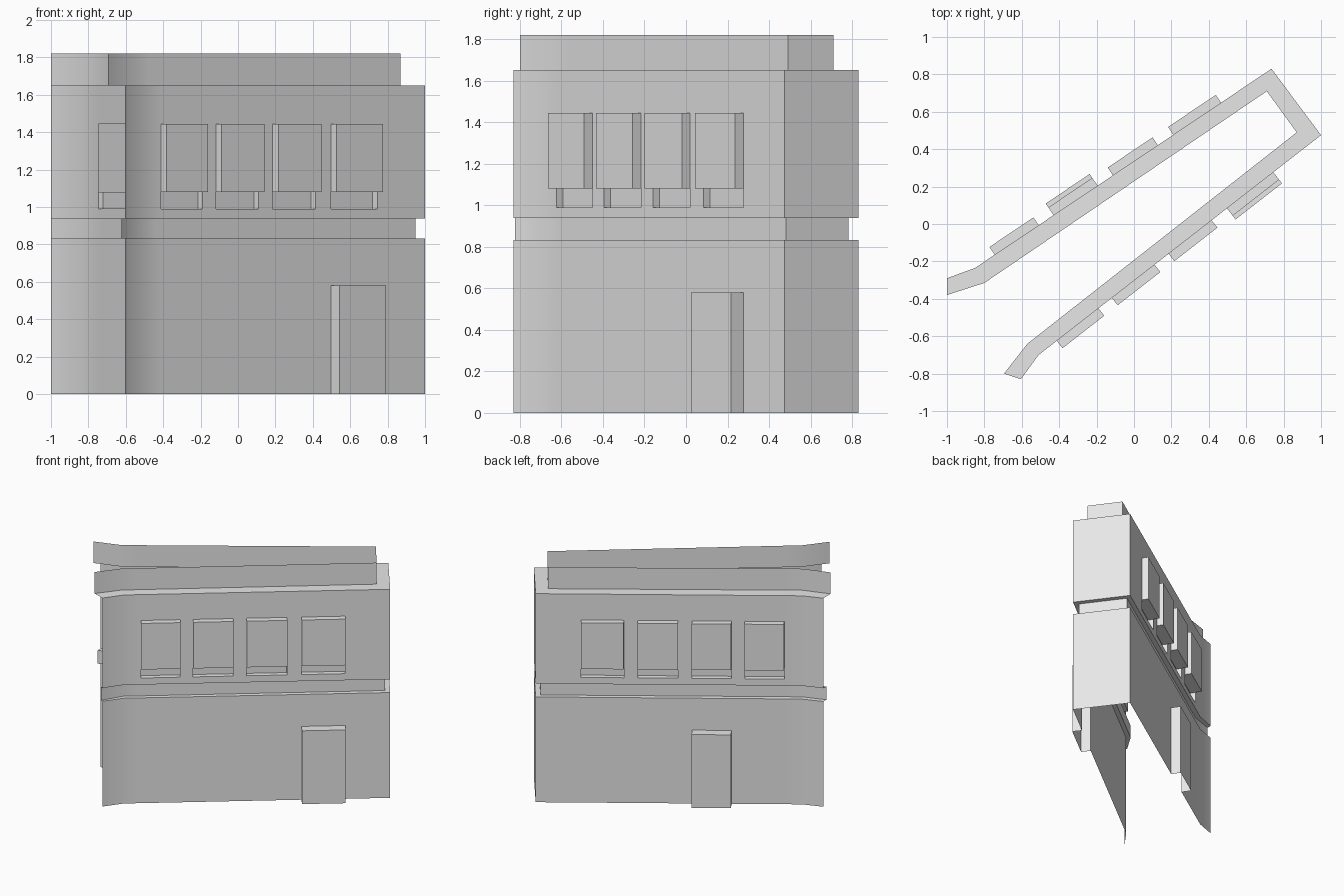
import bpy
import bmesh
from mathutils import Vector

cube = bpy.data.objects.get("Cube")
if cube:
    bpy.data.objects.remove(cube, do_unlink=True)

plaster = bpy.data.materials.new("grey_plaster")
plaster.use_nodes = True
plaster.diffuse_color = (0.8, 0.8, 0.8, 1)
plaster.node_tree.nodes["Principled BSDF"].inputs["Base Color"].default_value = (0.8, 0.8, 0.8, 1)


def finish(name, bm):
    mesh = bpy.data.meshes.new(name)
    bm.to_mesh(mesh)
    bm.free()
    mesh.materials.append(plaster)
    obj = bpy.data.objects.new(name, mesh)
    bpy.context.collection.objects.link(obj)
    bpy.ops.object.select_all(action="DESELECT")
    obj.select_set(True)
    bpy.context.view_layer.objects.active = obj
    bpy.ops.object.shade_smooth_by_angle()
    return obj


def pocket(name, p, q, z0, z1, depth, bottom=True):
    """Open-backed box on the wall from p to q; negative depth recesses it."""
    d = (q - p).normalized()
    push = Vector((-d.y, d.x, 0)) * depth
    base = [Vector((*a, z)) for a, z in ((p, z0), (p, z1), (q, z1), (q, z0))]
    bm = bmesh.new()
    back = [bm.verts.new(v) for v in base]
    face = [bm.verts.new(v + push) for v in base]
    bm.faces.new(face)
    for i in range(4 if bottom else 3):
        j = (i + 1) % 4
        bm.faces.new((back[i], back[j], face[j], face[i]))
    finish(name, bm)


# Footprint: outer wall line, matching parapet line, groove depth share
outer = [(-1, -0.29), (-0.85, -0.235), (0.735, 0.83), (1, 0.475), (-0.51, -0.70), (-0.605, -0.83)]
inner = [(-1, -0.38), (-0.80, -0.315), (0.71, 0.71), (0.87, 0.49), (-0.57, -0.64), (-0.695, -0.80)]
groove = [0.4, 0.4, 0.4, 0.4, 0.4, 0.2]
outer = [Vector(p) for p in outer]
inner = [Vector(p) for p in inner]

# Window bays: x where each opening starts and ends, per facade segment
bays = {
    1: [(-0.745, -0.51), (-0.43, -0.195), (-0.113, 0.127), (0.21, 0.465)],
    3: [(0.745, 0.497), (0.415, 0.185), (0.11, -0.118), (-0.19, -0.413)],
}
door_bay = {1: 1, 3: 0}
facade = {1: "back", 3: "front"}

# Path stations: (outer point, inner point, groove share, opening type of the next span)
path = []
for i in range(len(outer)):
    path.append((outer[i], inner[i], groove[i], None))
    for k, bay in enumerate(bays.get(i, [])):
        for end, x in enumerate(bay):
            t = (x - outer[i].x) / (outer[i + 1].x - outer[i].x)
            kind = None
            if end == 0:
                kind = "door" if door_bay[i] == k else "window"
            path.append((outer[i].lerp(outer[i + 1], t),
                         inner[i].lerp(inner[i + 1], t), 0.4, kind))

# Wall section from the ground up: outer face, groove, outer face, ledge, parapet
DOOR_TOP, SILL, HEAD_LOW, HEAD = 0.58, 0.99, 1.08, 1.445
section = [("out", 0), ("out", DOOR_TOP), ("out", 0.833),
           ("groove", 0.833), ("groove", 0.938),
           ("out", 0.938), ("out", SILL), ("out", HEAD_LOW), ("out", HEAD), ("out", 1.65),
           ("in", 1.65), ("in", 1.82)]

bm = bmesh.new()
columns = []
for o, n, g, kind in path:
    share = {"out": 0, "groove": g, "in": 1}
    columns.append([bm.verts.new((*o.lerp(n, share[s]), z)) for s, z in section])
for (a, b), station in zip(zip(columns, columns[1:]), path):
    kind = station[3]
    for j in range(len(section) - 1):
        z = section[j][1]
        if kind and section[j][0] == "out" and z in (SILL, HEAD_LOW):
            continue
        if kind == "door" and z == 0:
            continue
        bm.faces.new((a[j], a[j + 1], b[j + 1], b[j]))
finish("building_walls", bm)

# Projecting windows over recessed sills, and one door on each facade
for i, side in facade.items():
    spans = [(path[s][0], path[s + 1][0]) for s in range(len(path) - 1)
             if path[s][3] and any(abs(path[s][0].x - b[0]) < 1e-4 for b in bays[i])]
    for k, (p, q) in enumerate(spans):
        pocket(f"{side}_window_{k + 1}", p, q, HEAD_LOW, HEAD, 0.05)
        pocket(f"{side}_window_sill_{k + 1}", p, q, SILL, HEAD_LOW, -0.04)
        if k == door_bay[i]:
            pocket(f"{side}_door", p, q, 0, DOOR_TOP, 0.075, bottom=False)
